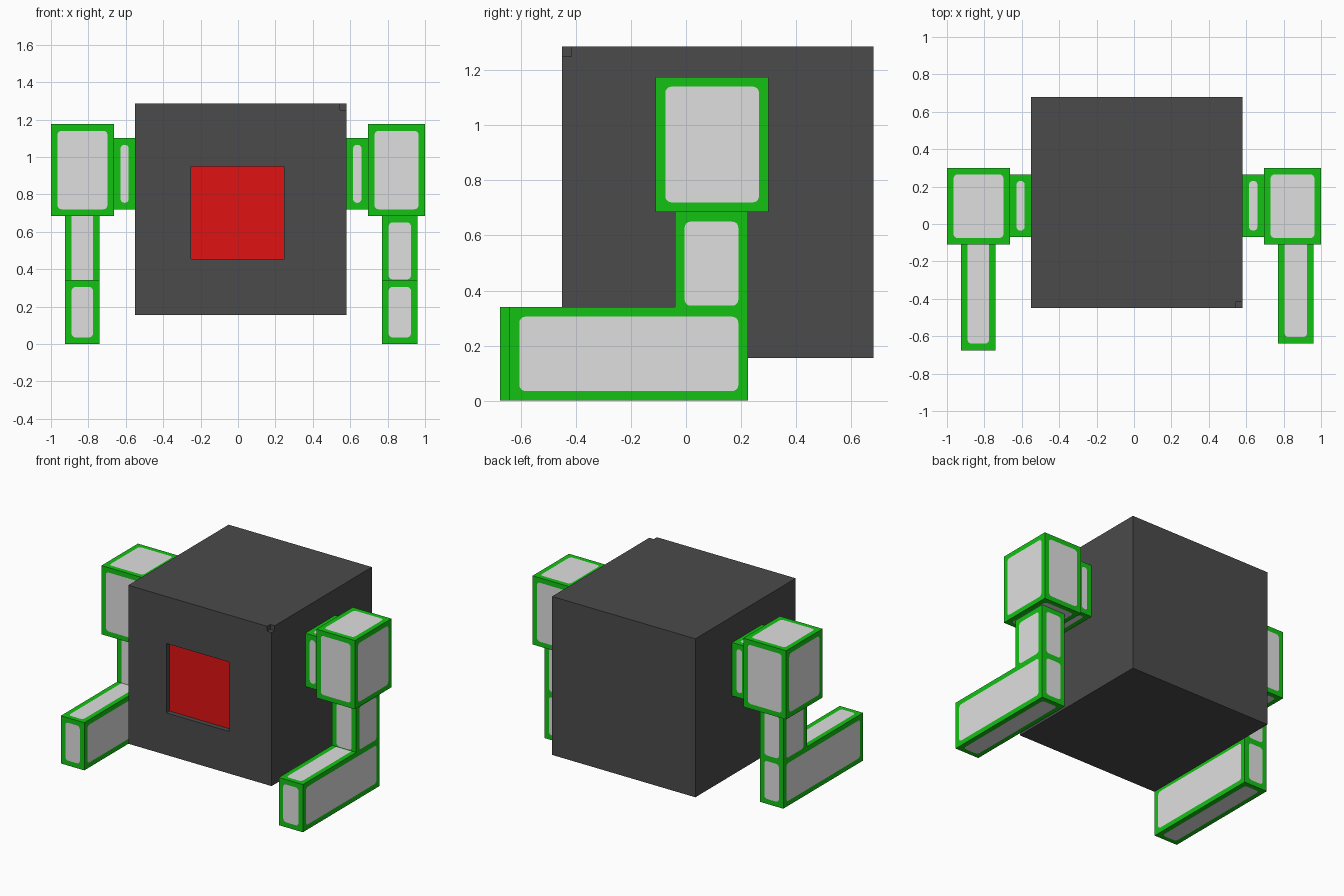
import bpy, bmesh, math
from mathutils import Vector

cube = bpy.data.objects.get("Cube")
if cube:
    bpy.data.objects.remove(cube, do_unlink=True)


def material(name, rgb):
    m = bpy.data.materials.new(name)
    m.use_nodes = True
    m.diffuse_color = (*rgb, 1)
    m.node_tree.nodes["Principled BSDF"].inputs["Base Color"].default_value = (*rgb, 1)
    return m


DARK = material("charcoal", (0.07, 0.07, 0.07))
RED = material("red", (0.74, 0.006, 0.006))
GREEN = material("green", (0.007, 0.54, 0.007))
GREY = material("light_grey", (0.74, 0.74, 0.74))


def finish(name, bm, mats):
    mesh = bpy.data.meshes.new(name)
    bm.to_mesh(mesh)
    bm.free()
    for m in mats:
        mesh.materials.append(m)
    ob = bpy.data.objects.new(name, mesh)
    bpy.context.collection.objects.link(ob)
    return ob


def box(name, lo, hi, mat):
    """Plain box between two corners."""
    bm = bmesh.new()
    bmesh.ops.create_cube(bm, size=1)
    for v in bm.verts:
        v.co = Vector([(a + b) / 2 + c * (b - a) for a, b, c in zip(lo, hi, v.co)])
    return finish(name, bm, [mat])


def panel_box(name, lo, hi, border=0.035, panel_z=None, open_front=False):
    """Green box with a rounded grey panel cut into each face."""
    bm = bmesh.new()
    for axis in range(3):
        u, w = (axis + 1) % 3, (axis + 2) % 3
        for side in (0, 1):
            pmin = [c + border for c in lo]
            pmax = [c - border for c in hi]
            radius = 0.022
            if panel_z:
                pmin[2], pmax[2] = panel_z
            if open_front and axis == 1 and side == 0:
                pmin[2], pmax[2], radius = lo[2] + 0.001, hi[2] - 0.001, 0.001
            r = min(radius, (pmax[u] - pmin[u]) * 0.45, (pmax[w] - pmin[w]) * 0.45)

            def vert(a, b):
                co = [0, 0, 0]
                co[axis], co[u], co[w] = (hi if side else lo)[axis], a, b
                return bm.verts.new(co)

            outer, arcs = [], []
            for i, (su, sw) in enumerate(((1, 1), (0, 1), (0, 0), (1, 0))):
                outer.append(vert((lo, hi)[su][u], (lo, hi)[sw][w]))
                cu = pmax[u] - r if su else pmin[u] + r
                cw = pmax[w] - r if sw else pmin[w] + r
                angles = [math.radians(90 * i + 22.5 * k) for k in range(5)]
                arcs.append([vert(cu + r * math.cos(t), cw + r * math.sin(t)) for t in angles])
            polys = [([v for arc in arcs for v in arc], 1)]
            for i in range(4):
                j = (i + 1) % 4
                polys.append(([outer[i], outer[j], arcs[j][0], arcs[i][-1]], 0))
                for a, b in zip(arcs[i], arcs[i][1:]):
                    polys.append(([outer[i], b, a], 0))
            for verts, index in polys:
                f = bm.faces.new(verts)
                f.material_index = index
                f.normal_update()
                if (f.normal[axis] > 0) != bool(side):
                    f.normal_flip()
    bmesh.ops.remove_doubles(bm, verts=bm.verts, dist=0.00001)
    return finish(name, bm, [GREEN, GREY])


# Body with a square recess in front and a tiny notch in the front top corner
body = box("body", (-0.55, -0.45, 0.155), (0.58, 0.68, 1.285), DARK)
cutters = [box("recess_cutter", (-0.25, -0.60, 0.455), (0.245, -0.41, 0.95), DARK),
           box("notch_cutter", (0.545, -0.60, 1.25), (0.70, -0.415, 1.40), DARK)]
bpy.context.view_layer.objects.active = body
for cutter in cutters:
    cutter.hide_render = True
    mod = body.modifiers.new("cut", "BOOLEAN")
    mod.operation, mod.solver, mod.object = "DIFFERENCE", "EXACT", cutter
    bpy.ops.object.modifier_apply(modifier=mod.name)
    bpy.data.objects.remove(cutter, do_unlink=True)

# Red plate on the recess floor
box("front_panel", (-0.25, -0.415, 0.455), (0.245, -0.409, 0.95), RED)

# Limbs: shoulder x range, joint x range, leg x range, toe position
for side, shoulder, joint, leg, toe in (
        ("left", (0.695, 1.0), (0.58, 0.695), (0.77, 0.96), -0.64),
        ("right", (-1.0, -0.663), (-0.663, -0.55), (-0.925, -0.74), -0.675)):
    panel_box(side + "_joint", (joint[0], -0.07, 0.72), (joint[1], 0.265, 1.10))
    panel_box(side + "_shoulder", (shoulder[0], -0.11, 0.685), (shoulder[1], 0.30, 1.175))
    panel_box(side + "_leg", (leg[0], -0.04, 0.34), (leg[1], 0.225, 0.685),
              panel_z=(0.345, 0.65), open_front=(side == "right"))
    panel_box(side + "_foot", (leg[0], toe, 0.0), (leg[1], 0.225, 0.34))
